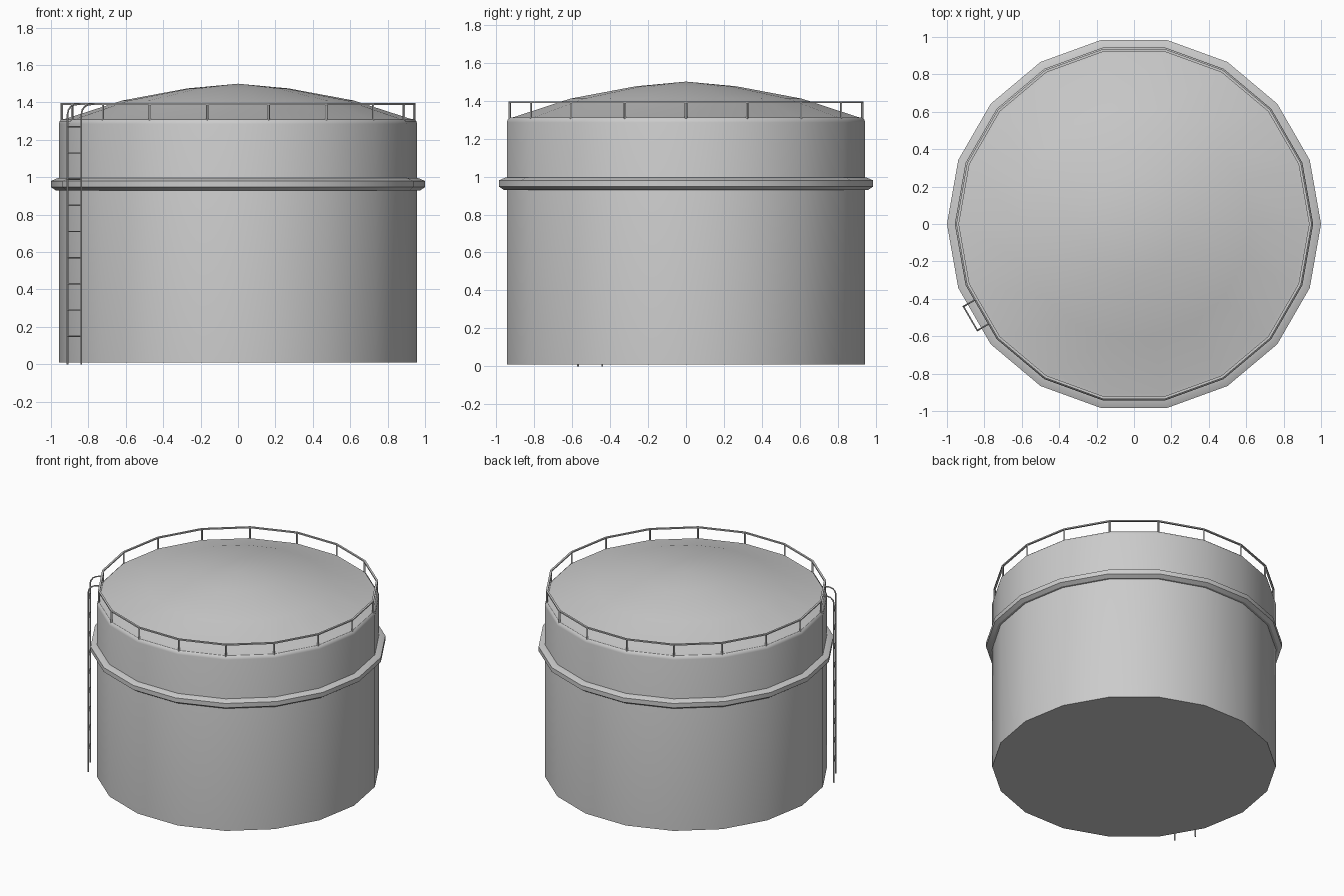
import bpy, bmesh, math
from mathutils import Vector

if "Cube" in bpy.data.objects:
    bpy.data.objects.remove(bpy.data.objects["Cube"])

SIDES = 18


def finish(name, bm, smooth=None):
    bmesh.ops.recalc_face_normals(bm, faces=bm.faces[:])
    me = bpy.data.meshes.new(name)
    bm.to_mesh(me)
    bm.free()
    ob = bpy.data.objects.new(name, me)
    bpy.context.collection.objects.link(ob)
    if smooth:
        bpy.ops.object.select_all(action='DESELECT')
        ob.select_set(True)
        bpy.context.view_layer.objects.active = ob
        bpy.ops.object.shade_smooth_by_angle(angle=math.radians(smooth))
    return ob


def lathe(name, profile, closed=False, smooth=None):
    """Spin an (r, z) profile around z; r = 0 makes a pole."""
    bm = bmesh.new()
    rings = []
    for r, z in profile:
        if r == 0:
            rings.append([bm.verts.new((0, 0, z))] * SIDES)
        else:
            rings.append([bm.verts.new((r * math.cos(math.tau * i / SIDES),
                                        r * math.sin(math.tau * i / SIDES), z))
                          for i in range(SIDES)])
    pairs = list(zip(rings, rings[1:])) + ([(rings[-1], rings[0])] if closed else [])
    for a, b in pairs:
        for i in range(SIDES):
            j = (i + 1) % SIDES
            bm.faces.new(list(dict.fromkeys((a[i], a[j], b[j], b[i]))))
    return finish(name, bm, smooth)


def tube(bm, points, radius, side, n=6):
    """Sweep a small round section along a path lying across the side vector."""
    pts = [Vector(p) for p in points]
    rings = []
    for k, p in enumerate(pts):
        t = (pts[min(k + 1, len(pts) - 1)] - pts[max(k - 1, 0)]).normalized()
        u = t.cross(side).normalized()
        rings.append([bm.verts.new(p + radius * (math.cos(math.tau * i / n) * u
                                                 + math.sin(math.tau * i / n) * side))
                      for i in range(n)])
    for a, b in zip(rings, rings[1:]):
        for i in range(n):
            bm.faces.new((a[i], a[(i + 1) % n], b[(i + 1) % n], b[i]))
    bm.faces.new(rings[0])
    bm.faces.new(rings[-1])


# Tank shell with softened rim and shallow domed roof
lathe("tank_body", [(0, 0.01), (0.958, 0.01), (0.958, 1.285), (0.954, 1.30),
                    (0.943, 1.31), (0.92, 1.313), (0.62, 1.41), (0.27, 1.475),
                    (0, 1.50)], smooth=35)

# Stiffening ring around the shell
lathe("wind_girder", [(0.95, 0.995), (0.965, 0.995), (1.0, 0.98), (1.0, 0.947),
                      (0.975, 0.93), (0.95, 0.93)], closed=True, smooth=25)

# Guard rail: hoop plus one post per corner
lathe("guard_rail", [(0.950, 1.387), (0.950, 1.396), (0.936, 1.396), (0.936, 1.387)],
      closed=True)
bm = bmesh.new()
for i in range(SIDES):
    a = math.tau * i / SIDES
    x, y = 0.943 * math.cos(a), 0.943 * math.sin(a)
    tube(bm, [(x, y, 1.30), (x, y, 1.39)], 0.007,
         Vector((-math.sin(a), math.cos(a), 0)), 4)
finish("rail_posts", bm)

# Ladder: two stringers hooked over the rim, and rungs
a = math.radians(210)
out = Vector((math.cos(a), math.sin(a), 0))
tan = Vector((-math.sin(a), math.cos(a), 0))
up = Vector((0, 0, 1))
bm = bmesh.new()
path = [(1.01, 0), (1.01, 1.335), (1.004, 1.36), (0.988, 1.379), (0.965, 1.389),
        (0.932, 1.391)]
for s in (-0.074, 0.074):
    tube(bm, [out * r + tan * s + up * z for r, z in path], 0.005, tan)
finish("ladder_stringers", bm, 50)
bm = bmesh.new()
for k in range(9):
    c = out * 1.01 + up * (0.15 + 0.14 * k)
    tube(bm, [c - tan * 0.074, c + tan * 0.074], 0.004, up)
finish("ladder_rungs", bm, 50)
